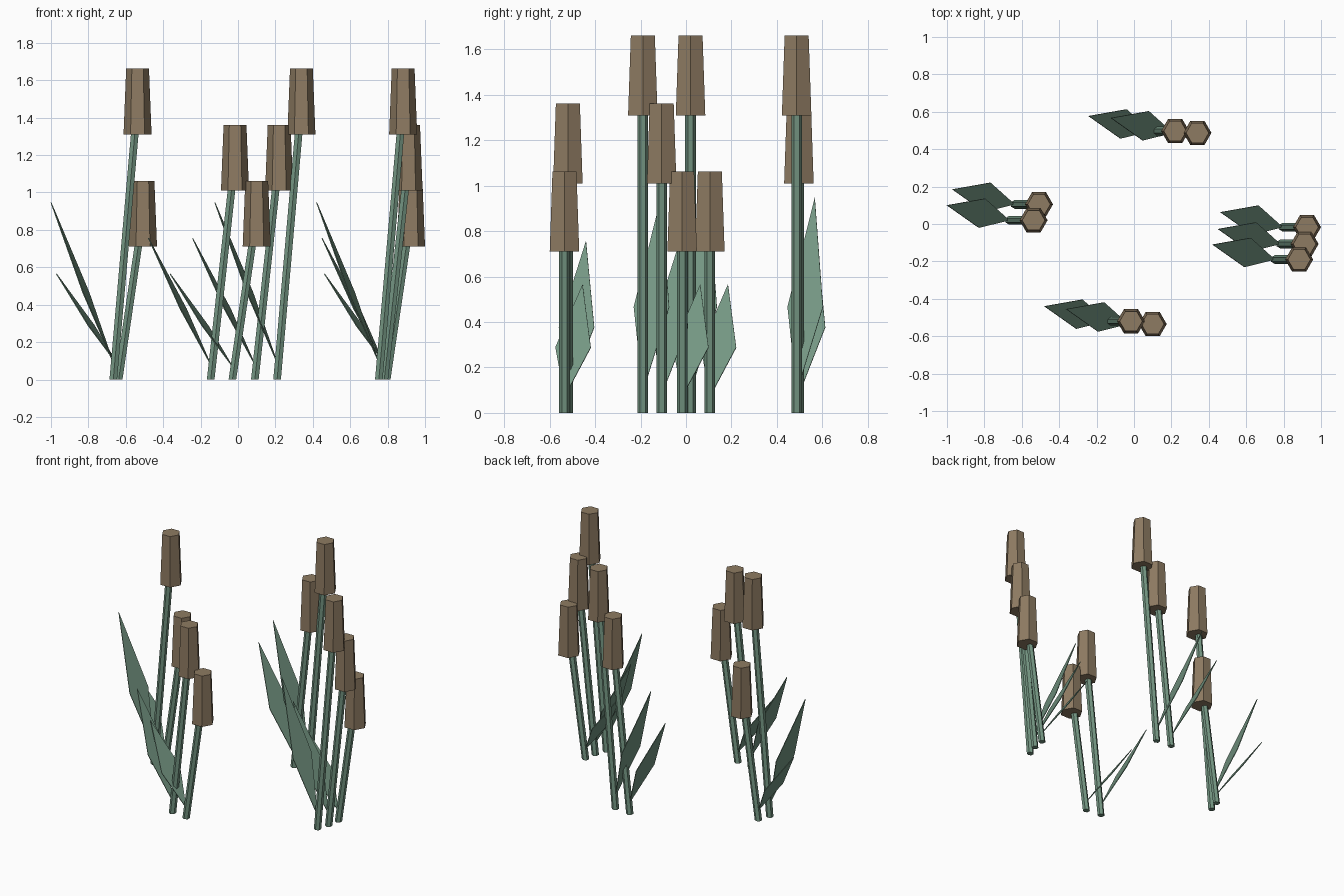
import bpy, bmesh, math
from mathutils import Vector

if "Cube" in bpy.data.objects:
    bpy.data.objects.remove(bpy.data.objects["Cube"])


def material(name, color):
    m = bpy.data.materials.new(name)
    m.diffuse_color = (*color, 1)
    m.use_nodes = True
    m.node_tree.nodes["Principled BSDF"].inputs["Base Color"].default_value = m.diffuse_color
    return m


brown = material("seed head brown", (0.27, 0.198, 0.122))
green = material("reed green", (0.175, 0.305, 0.225))


def mesh_object(name, bm, mat):
    bmesh.ops.recalc_face_normals(bm, faces=bm.faces)
    me = bpy.data.meshes.new(name)
    bm.to_mesh(me)
    bm.free()
    me.materials.append(mat)
    ob = bpy.data.objects.new(name, me)
    bpy.context.collection.objects.link(ob)
    return ob


def hex_prism(name, low, high, r_low, r_high, turn, mat):
    """Closed six-sided prism between two horizontal rings."""
    bm = bmesh.new()
    rings = []
    for c, r in ((low, r_low), (high, r_high)):
        rings.append([bm.verts.new((c[0] + r * math.cos(turn + i * math.pi / 3),
                                    c[1] + r * math.sin(turn + i * math.pi / 3),
                                    c[2])) for i in range(6)])
    a, b = rings
    for i in range(6):
        j = (i + 1) % 6
        bm.faces.new((a[i], a[j], b[j], b[i]))
    bm.faces.new(a[::-1])
    bm.faces.new(b)
    return mesh_object(name, bm, mat)


def leaf(name, x, y, size):
    """Thin diamond blade leaning to -x; size 0 = short, 2 = tall."""
    base_z, mid_z, tip_z = 0.07 + 0.01 * size, 0.288 + 0.089 * size, 0.565 + 0.191 * size
    points = [(0, 0, base_z), (-0.13, 0.116, mid_z),
              (-0.333, 0.08, tip_z), (-0.163, -0.04, mid_z)]
    bm = bmesh.new()
    bm.faces.new([bm.verts.new(Vector(p) + Vector((x, y, 0))) for p in points])
    ob = mesh_object(name, bm, green)
    mod = ob.modifiers.new("thickness", 'SOLIDIFY')
    mod.thickness = 0.005
    mod.offset = 0


# Base x, base y, size step (0 short, 1 middle, 2 tall)
reeds = [(-0.667, 0.02, 2), (-0.638, 0.105, 0),
         (-0.146, -0.52, 1), (-0.03, -0.535, 0),
         (0.09, 0.497, 1), (0.209, 0.487, 2),
         (0.753, -0.19, 2), (0.782, -0.107, 1), (0.795, -0.017, 0)]
LEAN = 0.13

for n, (x, y, size) in enumerate(reeds, 1):
    z = 0.71 + 0.3 * size
    # leaning stem, ending inside the head
    hex_prism(f"stem_{n}", (x, y, 0), (x + LEAN, y, z + 0.175),
              0.0235, 0.0235, math.pi / 6, green)
    # upright tapered seed head
    hex_prism(f"seed_head_{n}", (x + LEAN, y, z), (x + LEAN, y, z + 0.352),
              0.075, 0.061, 0, brown)
    leaf(f"leaf_{n}", x, y, size)
